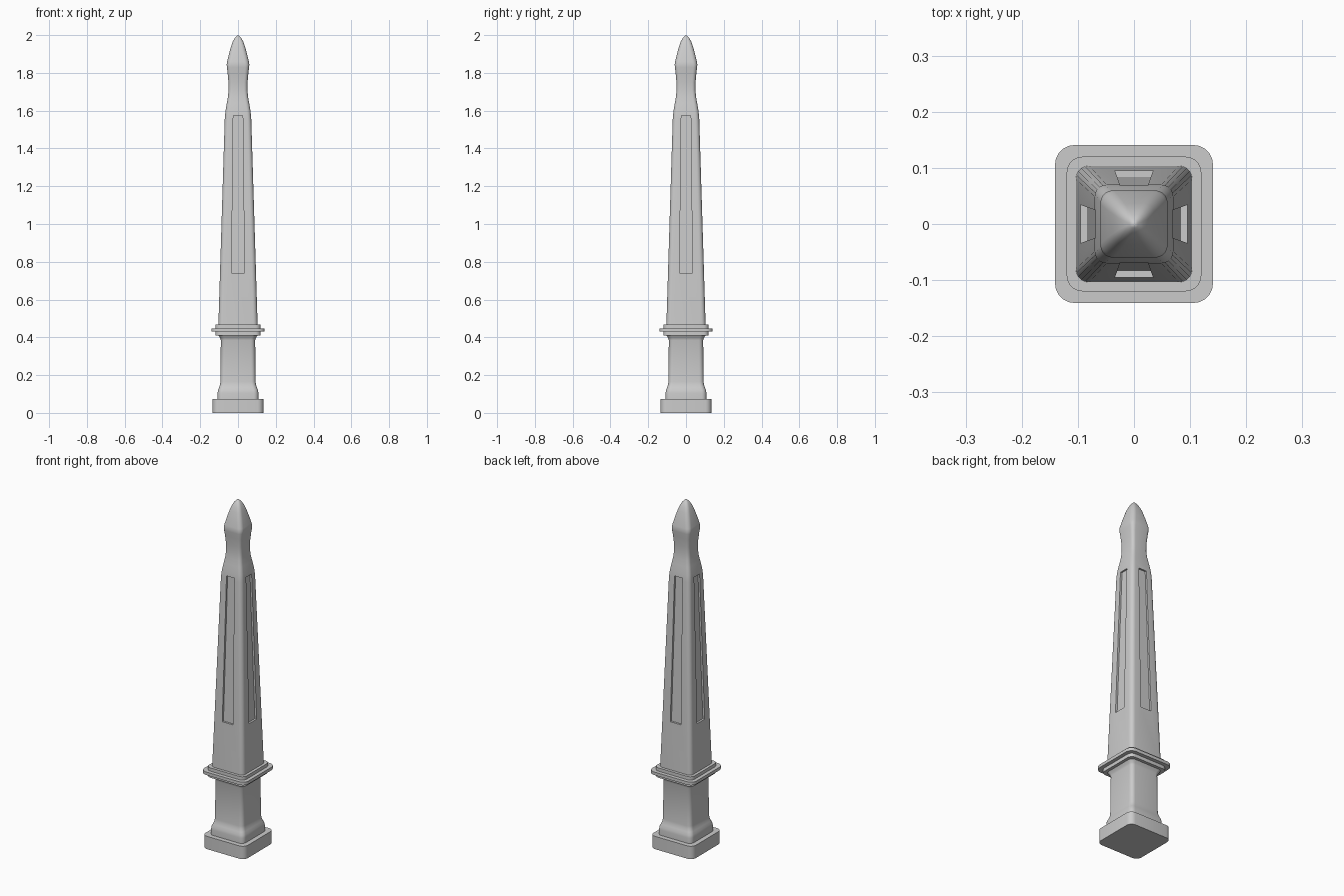
import bpy, bmesh, math

if "Cube" in bpy.data.objects:
    bpy.data.objects.remove(bpy.data.objects["Cube"])


def rounded_square(half, radius, steps=5):
    """Corner points of a rounded square, counter-clockwise."""
    pts = []
    for k in range(4):
        base = k * math.pi / 2
        cx = (half - radius) * (1 if k in (0, 3) else -1)
        cy = (half - radius) * (1 if k in (0, 1) else -1)
        for i in range(steps + 1):
            a = base + i / steps * math.pi / 2
            pts.append((cx + radius * math.cos(a), cy + radius * math.sin(a)))
    return pts


def loft(name, profile, tip=None):
    """Stack rounded squares given as (z, half width, corner radius)."""
    bm = bmesh.new()
    rings = [[bm.verts.new((x, y, z)) for x, y in rounded_square(h, r)]
             for z, h, r in profile]
    n = len(rings[0])
    for lo, hi in zip(rings, rings[1:]):
        for i in range(n):
            j = (i + 1) % n
            bm.faces.new((lo[i], lo[j], hi[j], hi[i]))
    bm.faces.new(rings[0][::-1])
    if tip is None:
        bm.faces.new(rings[-1])
    else:
        top = bm.verts.new((0, 0, tip))
        for i in range(n):
            bm.faces.new((rings[-1][i], rings[-1][(i + 1) % n], top))
    return finish(name, bm)


def finish(name, bm):
    bmesh.ops.recalc_face_normals(bm, faces=bm.faces)
    mesh = bpy.data.meshes.new(name)
    bm.to_mesh(mesh)
    bm.free()
    obj = bpy.data.objects.new(name, mesh)
    bpy.context.collection.objects.link(obj)
    return obj


def smooth(obj, angle=30):
    bpy.ops.object.select_all(action='DESELECT')
    obj.select_set(True)
    bpy.context.view_layer.objects.active = obj
    bpy.ops.object.shade_smooth_by_angle(angle=math.radians(angle))


# Plinth
plinth = loft("plinth", [(0, 0.135, 0.032), (0.074, 0.135, 0.032)])

# Pedestal with moulded foot and flared top
pedestal = loft("pedestal", [
    (0.07, 0.108, 0.025), (0.105, 0.108, 0.025), (0.12, 0.106, 0.025),
    (0.135, 0.100, 0.024), (0.15, 0.095, 0.023), (0.165, 0.093, 0.023),
    (0.385, 0.091, 0.023), (0.395, 0.094, 0.023), (0.405, 0.100, 0.024),
    (0.412, 0.104, 0.025)])

# Stepped collar
collar = loft("collar", [
    (0.41, 0.120, 0.028), (0.430, 0.120, 0.028), (0.430, 0.141, 0.036),
    (0.448, 0.141, 0.036), (0.448, 0.120, 0.028), (0.467, 0.120, 0.028)])

# Tapered shaft ending in a bulbous finial
shaft = loft("shaft_and_finial", [
    (0.46, 0.104, 0.024), (1.56, 0.070, 0.021), (1.60, 0.066, 0.021),
    (1.64, 0.059, 0.020), (1.675, 0.053, 0.019), (1.71, 0.050, 0.019),
    (1.75, 0.0505, 0.019), (1.80, 0.055, 0.020), (1.83, 0.059, 0.022),
    (1.845, 0.060, 0.023), (1.86, 0.0575, 0.024), (1.90, 0.048, 0.023),
    (1.94, 0.037, 0.020), (1.965, 0.028, 0.017), (1.985, 0.017, 0.012),
    (1.996, 0.007, 0.006)], tip=2.0)

# Recessed panel on each face of the shaft
bm = bmesh.new()
for k in range(4):
    c, s = math.cos(k * math.pi / 2), math.sin(k * math.pi / 2)
    rings = []
    for z, w, floor in ((0.74, 0.034, 0.084), (1.575, 0.025, 0.059)):
        corners = ((-w, -floor), (w, -floor), (w, -0.15), (-w, -0.15))
        rings.append([bm.verts.new((x * c - y * s, x * s + y * c, z))
                      for x, y in corners])
    lo, hi = rings
    bm.faces.new(lo)
    bm.faces.new(hi[::-1])
    for i in range(4):
        j = (i + 1) % 4
        bm.faces.new((lo[j], lo[i], hi[i], hi[j]))
cutter = finish("panel_cutter", bm)
cutter.hide_render = True

mod = shaft.modifiers.new("panels", 'BOOLEAN')
mod.operation = 'DIFFERENCE'
mod.solver = 'EXACT'
mod.object = cutter
bpy.context.view_layer.objects.active = shaft
bpy.ops.object.modifier_apply(modifier=mod.name)
bpy.data.objects.remove(cutter)

for part in (plinth, pedestal, collar, shaft):
    smooth(part)
